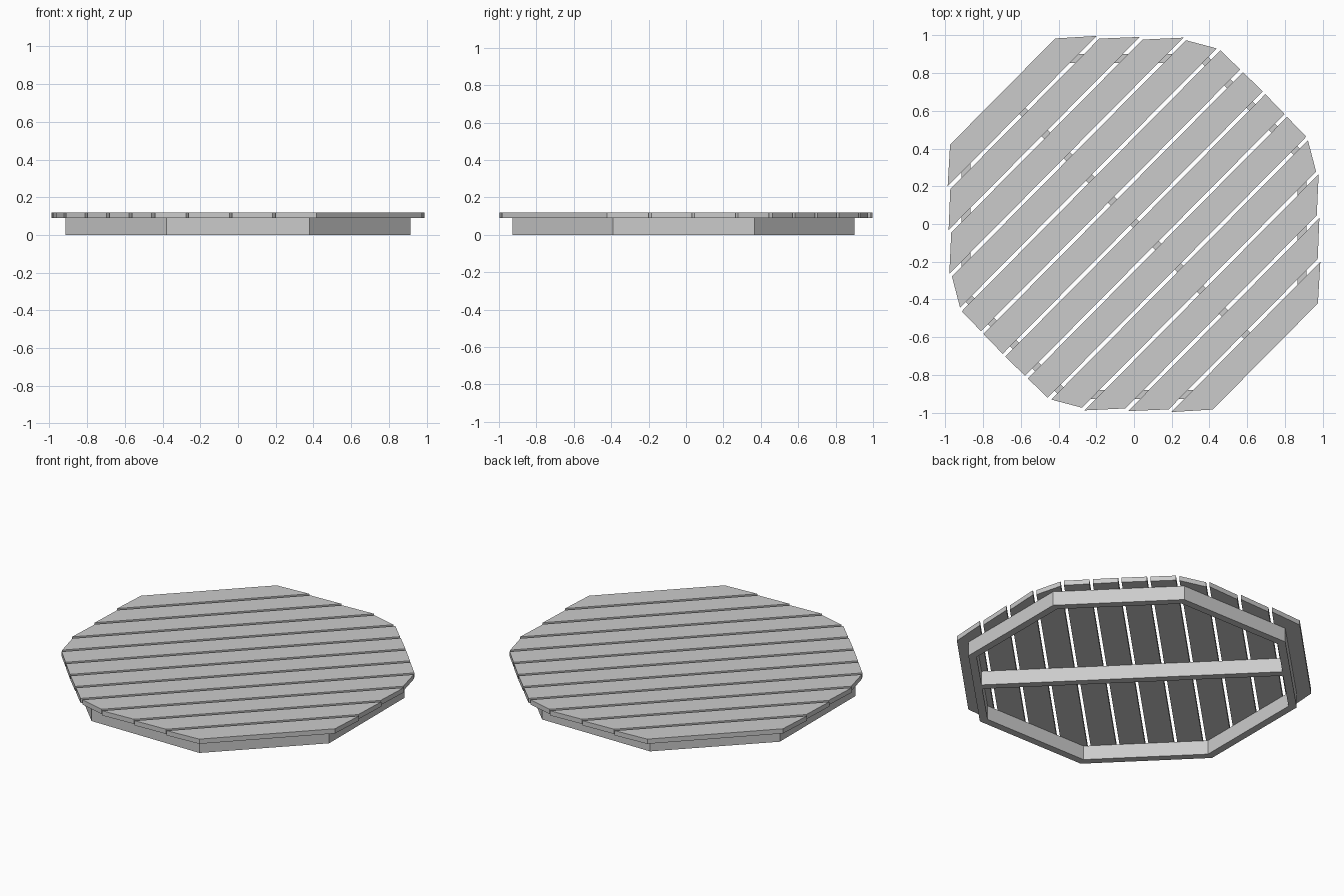
import bpy
from math import sin, cos, tan, pi, radians, sqrt

if "Cube" in bpy.data.objects:
    bpy.data.objects.remove(bpy.data.objects["Cube"])

def prism(name, pts, z0, z1):
    """Extrude a counter-clockwise outline between two heights."""
    n = len(pts)
    verts = [(x, y, z) for z in (z0, z1) for x, y in pts]
    faces = [tuple(reversed(range(n))), tuple(range(n, 2 * n))]
    faces += [(i, (i + 1) % n, n + (i + 1) % n, n + i) for i in range(n)]
    me = bpy.data.meshes.new(name)
    me.from_pydata(verts, [], faces)
    ob = bpy.data.objects.new(name, me)
    bpy.context.collection.objects.link(ob)
    return ob

def diag(u, v):
    """u runs across the boards, v along them."""
    return ((u + v) / sqrt(2), (v - u) / sqrt(2))

FRAME_H, DECK_TOP = 0.09, 0.12
APOTHEM, BAR, CY = 0.914, 0.046, -0.013

# Octagonal base frame: eight mitred bars
def corner(apothem, i):
    a, r = radians(22.5 + 45 * i), apothem / cos(pi / 8)
    return (r * cos(a), CY + r * sin(a))

for i in range(8):
    prism(f"frame_bar_{i + 1}",
          [corner(APOTHEM, i), corner(APOTHEM, i + 1),
           corner(APOTHEM - BAR, i + 1), corner(APOTHEM - BAR, i)], 0, FRAME_H)

# Cross beam under the middle, perpendicular to the boards
L, V, W = APOTHEM - BAR, 0.006, 0.023
prism("cross_beam", [diag(-L + 0.009, V - W), diag(L + 0.009, V - W),
                     diag(L + 0.009, V + W), diag(-L + 0.009, V + W)], 0, FRAME_H)

# Deck boards: half lengths at each long edge, from the outside to the middle
ends = [(0.398, 0.564), (0.564, 0.724), (0.724, 0.886),
        (0.886, 0.972), (0.979, 0.981), (0.982, 0.984)]
PITCH, GAP = 0.1673, 0.02
for side in (-1, 1):
    for k, (v_out, v_in) in enumerate(ends):
        u_out = 6 * PITCH - GAP / 2 - k * PITCH
        u_in = u_out - PITCH + GAP
        pts = [diag(side * u, side * v) for u, v in
               ((u_in, -v_in), (u_out, -v_out), (u_out, v_out), (u_in, v_in))]
        pts = [(x * 0.991, y) for x, y in pts]
        prism(f"deck_board_{'left' if side < 0 else 'right'}_{k + 1}",
              pts, FRAME_H, DECK_TOP)
